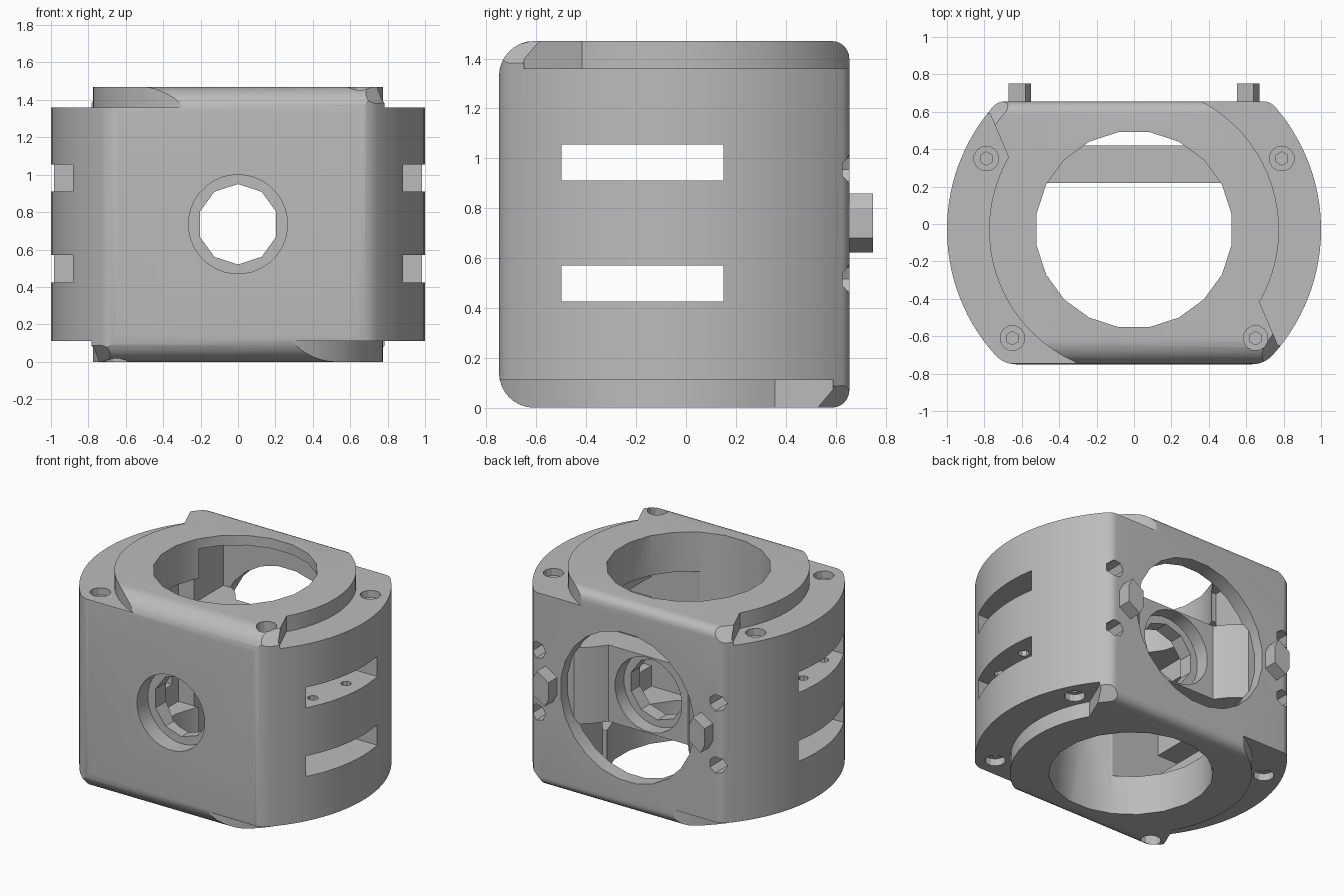
import bpy
import bmesh
from math import sin, cos, pi, radians, sqrt, atan2
from mathutils import Matrix, Vector

default = bpy.data.objects.get("Cube")
if default:
    bpy.data.objects.remove(default, do_unlink=True)

TOP, CY, FRONT, BACK = 1.47, -0.03, -0.75, 0.655
MID, STEP = TOP / 2, 1.36

grey = bpy.data.materials.new("plain grey")
grey.use_nodes = True
grey.diffuse_color = (0.5, 0.5, 0.5, 1)
grey.node_tree.nodes["Principled BSDF"].inputs["Base Color"].default_value = (0.5, 0.5, 0.5, 1)


def arc(cx, cy, r, a, b, n):
    return [(cx + r * cos(a + (b - a) * i / n), cy + r * sin(a + (b - a) * i / n))
            for i in range(n + 1)]


def circle(cx, cy, r, n):
    return arc(cx, cy, r, pi / n, 2 * pi + pi / n, n)[:-1]


def box(x, y_low, y_high):
    return [(-x, y_low), (x, y_low), (x, y_high), (-x, y_high)]


def finish(name, bm):
    bmesh.ops.recalc_face_normals(bm, faces=bm.faces)
    mesh = bpy.data.meshes.new(name)
    bm.to_mesh(mesh)
    bm.free()
    mesh.materials.append(grey)
    ob = bpy.data.objects.new(name, mesh)
    bpy.context.collection.objects.link(ob)
    return ob


def prism(name, pts, lo, hi, axis="z"):
    """Extrude a 2D outline from lo to hi along an axis."""
    place = {"z": lambda p, h: (p[0], p[1], h),
             "y": lambda p, h: (p[0], h, p[1]),
             "x": lambda p, h: (h, p[0], p[1])}[axis]
    bm = bmesh.new()
    face = bm.faces.new([bm.verts.new(place(p, lo)) for p in pts])
    ext = bmesh.ops.extrude_face_region(bm, geom=[face])
    move = Vector(place((0, 0), hi - lo))
    bmesh.ops.translate(bm, vec=move, verts=[v for v in ext["geom"] if isinstance(v, bmesh.types.BMVert)])
    return finish(name, bm)


def cone_cap(name, r_low, r_high, z_low, z_high):
    bm = bmesh.new()
    bmesh.ops.create_cone(bm, cap_ends=True, segments=64, radius1=r_low, radius2=r_high,
                          depth=z_high - z_low,
                          matrix=Matrix.Translation((0, CY, (z_low + z_high) / 2)))
    return finish(name, bm)


def combine(target, other, operation="DIFFERENCE"):
    mod = target.modifiers.new("combine", "BOOLEAN")
    mod.operation, mod.solver, mod.object = operation, "EXACT", other
    bpy.context.view_layer.objects.active = target
    bpy.ops.object.modifier_apply(modifier=mod.name)
    bpy.data.objects.remove(other, do_unlink=True)


def cut_both_ends(target, pts, lo, hi):
    """Cut at the top, and again at the bottom after a half turn about y."""
    combine(target, prism("cutter", pts, lo, hi))
    turned = [(-x, y) for x, y in pts]
    combine(target, prism("cutter", turned, TOP - hi, TOP - lo))


# Plan outline: round sides, flat front and back, blended corners
def corner(y_flat, r):
    s = 1 if y_flat > 0 else -1
    yc = y_flat - s * r
    xc = sqrt((1 - r) ** 2 - (yc - CY) ** 2)
    return xc, yc, atan2(yc - CY, xc), s * pi / 2


fx, fy, fa, fe = corner(FRONT, 0.15)
bx, by, ba, be = corner(BACK, 0.08)
right = arc(fx, fy, 0.15, fe, fa, 8) + arc(0, CY, 1, fa, ba, 28)[1:-1] + arc(bx, by, 0.08, ba, be, 6)
plan = right + [(-x, y) for x, y in reversed(right)]
housing = prism("housing", plan, 0, TOP)

# Rounded top and bottom edges along the front and back
rf, rb = 0.14, 0.07
upper = arc(BACK - rb, TOP - rb, rb, 0, pi / 2, 6) + arc(FRONT + rf, TOP - rf, rf, pi / 2, pi, 8)
side = upper + [(y, TOP - z) for y, z in reversed(upper)]
combine(housing, prism("cutter", side, -1.2, 1.2, "x"), "INTERSECT")

# Softened raised corners: each cone stays clear of the rest of the body
combine(housing, cone_cap("cutter", 2.1, 0.93, 0, TOP + 0.001), "INTERSECT")
combine(housing, cone_cap("cutter", 0.93, 2.1, -0.001, TOP), "INTERSECT")

# Lowered shoulders around the raised ring
shoulder = arc(0, CY, 0.775, radians(-30), radians(85), 24)
shoulder += [(0.07, 0.9), (1.2, 0.9), (1.2, -0.65), (0.77, -0.65)]
for s in (1, -1):
    cut_both_ends(housing, [(s * x, CY + s * (y - CY)) for x, y in shoulder], STEP, TOP + 0.1)

# Vertical bore, rear chamber, wide middle chamber and large rear opening
combine(housing, prism("cutter", circle(0, CY, 0.528, 20), -0.1, TOP + 0.1))
combine(housing, prism("cutter", box(0.5, 0.22, 0.55), 0.07, TOP - 0.07))
combine(housing, prism("cutter", box(0.62, -0.5, 0.22), 0.28, TOP - 0.28))
combine(housing, prism("cutter", circle(0, MID, 0.525, 24), 0, 0.9, "y"))

# Inner bulkhead with slanted cheeks toward the rear opening
cheek = [(0.66, 0.22), (0.66, 0.58), (0.47, 0.58), (0.38, 0.51), (0.31, 0.42)]
outline = cheek + [(-x, y) for x, y in reversed(cheek)]
combine(housing, prism("bulkhead", outline, MID - 0.27, MID + 0.27), "UNION")
combine(housing, prism("cutter", circle(0, MID, 0.215, 10), 0.1, 0.5, "y"))
combine(housing, prism("cutter", circle(0, MID, 0.262, 24), 0.32, 0.5, "y"))

# Front round opening with a stepped seat
combine(housing, prism("cutter", circle(0, MID, 0.265, 32), -0.9, FRONT + 0.12, "y"))
combine(housing, prism("cutter", circle(0, MID, 0.215, 10), -0.9, -0.3, "y"))

# Side slots passing right through
for z in (0.425, 0.91):
    slot = [(-0.5, z), (0.15, z), (0.15, z + 0.145), (-0.5, z + 0.145)]
    combine(housing, prism("cutter", slot, -1.2, 1.2, "x"))

for s in (1, -1):
    # Recessed screw holes on the shoulders
    for x, y in ((0.79, 0.35), (0.65, -0.61)):
        cut_both_ends(housing, circle(s * x, y, 0.067, 12), STEP - 0.05, TOP + 0.1)
        cut_both_ends(housing, circle(s * x, y, 0.036, 6), STEP - 0.2, STEP)
    # Pin holes through the web between the slots
    for x, y in ((0.83, -0.35), (0.88, -0.05)):
        combine(housing, prism("cutter", circle(s * x, y, 0.035, 8), 0.5, 0.98))
    # Rear screw holes above and below each peg
    for dz in (-0.22, 0.22):
        combine(housing, prism("cutter", circle(s * 0.7, MID + dz, 0.06, 7), 0.5, 0.8, "y"))

bpy.ops.object.select_all(action="DESELECT")
housing.select_set(True)
bpy.context.view_layer.objects.active = housing
bpy.ops.object.shade_smooth_by_angle(angle=radians(25))

# Rear locating pegs
for s, name in ((1, "left_peg"), (-1, "right_peg")):
    half = [(0.06, -0.06), (0.06, 0.06), (0.03, 0.118)]
    pts = half + [(-x, -z) for x, z in half]
    pts.sort(key=lambda p: atan2(p[1], p[0]))
    prism(name, [(s * 0.61 + x, MID + 0.006 + z) for x, z in pts], BACK - 0.05, 0.75, "y")
